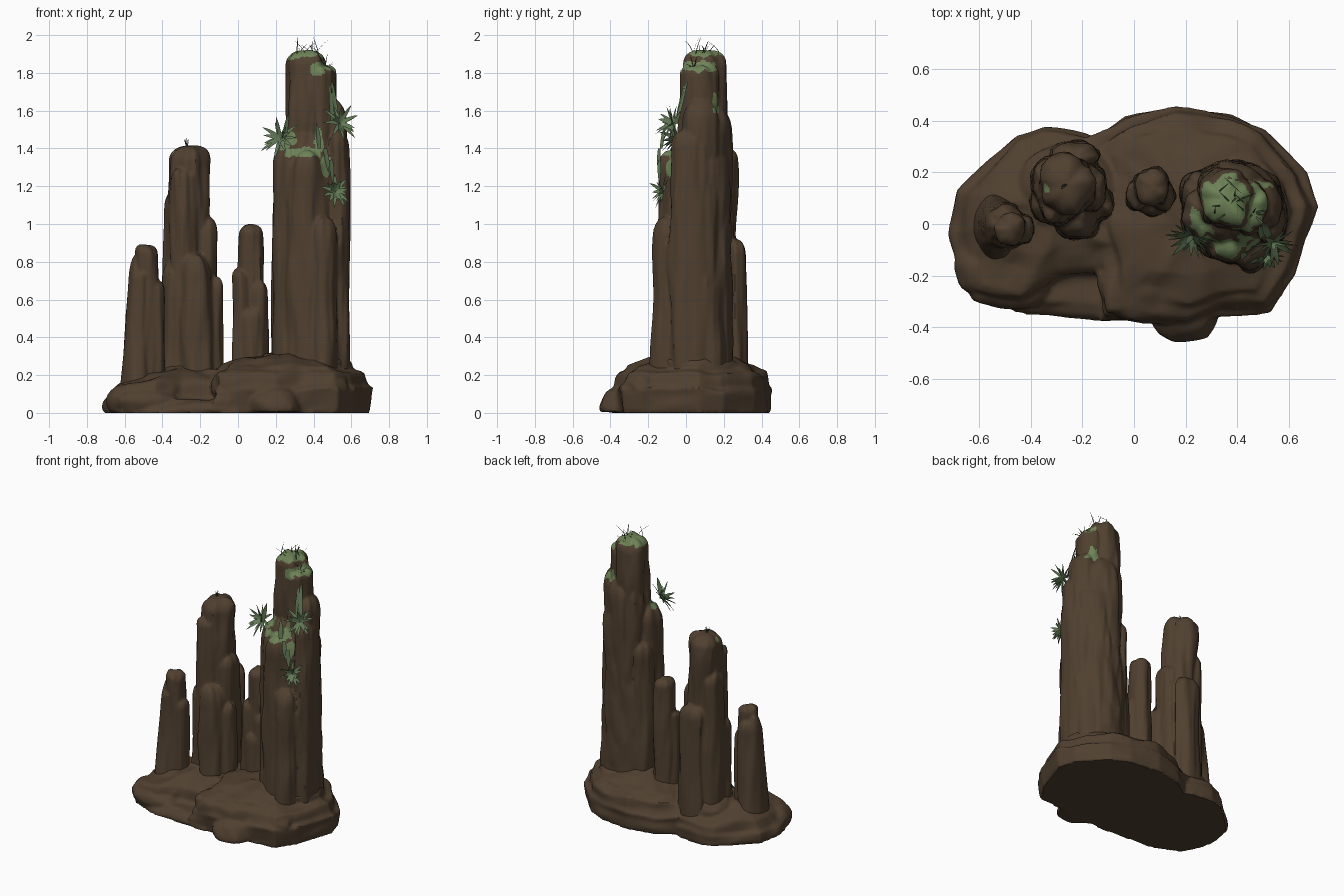
import bpy, bmesh, math, random
from mathutils import Vector, noise

random.seed(4)
if "Cube" in bpy.data.objects:
    bpy.data.objects.remove(bpy.data.objects["Cube"])


def material(name, rgb):
    m = bpy.data.materials.new(name)
    m.use_nodes = True
    m.diffuse_color = (*rgb, 1)
    bsdf = m.node_tree.nodes["Principled BSDF"]
    bsdf.inputs["Base Color"].default_value = (*rgb, 1)
    bsdf.inputs["Roughness"].default_value = 0.9
    return m


ROCK = material("brown rock", (0.08, 0.051, 0.029))
MOSS = material("moss green", (0.155, 0.225, 0.095))
LEAF = material("leaf green", (0.125, 0.195, 0.095))
GRASS = material("dark grass", (0.06, 0.1, 0.045))

# Moss patches: centre and reach
MOSS_SPOTS = [
    ((0.35, 0.09, 1.91), (0.115, 0.12, 0.045)), ((0.45, 0.07, 1.83), (0.065, 0.1, 0.04)),
    ((0.42, -0.01, 1.82), (0.04, 0.04, 0.04)),
    ((0.34, -0.08, 1.38), (0.12, 0.1, 0.028)), ((0.43, -0.06, 1.43), (0.022, 0.1, 0.08)),
    ((0.47, -0.1, 1.32), (0.03, 0.06, 0.07)), ((0.25, -0.01, 1.44), (0.06, 0.07, 0.05)),
    ((0.51, 0.16, 1.64), (0.1, 0.025, 0.05)), ((-0.33, 0.14, 1.36), (0.02, 0.03, 0.03)),
]


def is_mossy(p):
    rough = 1 + 0.9 * noise.noise(p * 28)
    return any(sum(((p[i] - c[i]) / r[i]) ** 2 for i in range(3)) < rough for c, r in MOSS_SPOTS)


def finish(name, bm, mats, voxel=0):
    """Make the object; with a voxel size, fuse its pieces into one rock skin."""
    mesh = bpy.data.meshes.new(name)
    bm.to_mesh(mesh)
    bm.free()
    for m in mats:
        mesh.materials.append(m)
    ob = bpy.data.objects.new(name, mesh)
    bpy.context.collection.objects.link(ob)
    bpy.ops.object.select_all(action="DESELECT")
    ob.select_set(True)
    bpy.context.view_layer.objects.active = ob
    if voxel:
        fuse = ob.modifiers.new("fuse", "REMESH")
        fuse.mode = "VOXEL"
        fuse.voxel_size = voxel
        soften = ob.modifiers.new("soften", "SMOOTH")
        soften.iterations = 2
        for mod in ("fuse", "soften"):
            bpy.ops.object.modifier_apply(modifier=mod)
    bpy.ops.object.shade_smooth_by_angle(angle=math.radians(35))
    return ob


def loft(bm, rings):
    loops = [[bm.verts.new(p) for p in ring] for ring in rings]
    n = len(loops[0])
    for a, b in zip(loops, loops[1:]):
        for i in range(n):
            bm.faces.new((a[i], a[(i + 1) % n], b[(i + 1) % n], b[i]))
    bm.faces.new(loops[0][::-1])
    bm.faces.new(loops[-1])


def column(bm, x, y, rx, ry, top, bottom=0.12, flare=0.12, round_top=0.7, sides=30):
    """A weathered upright shaft with a rounded top and vertical creases."""
    seed = Vector((x * 31, y * 47, top * 13))
    cap = round_top * min(rx, ry)
    body = max(8, int((top - bottom) / 0.04))
    levels = [(bottom + (top - cap - bottom) * i / body, 1.0) for i in range(body)]
    levels += [(top - cap + cap * math.sin(a), max(0.06, math.cos(a)) ** 0.8)
               for a in (math.pi / 2 * k / 7 for k in range(8))]
    rings = []
    for z, s in levels:
        t = (z - bottom) / (top - bottom)
        ring = []
        for k in range(sides):
            a = math.tau * k / sides
            d = Vector((math.cos(a), math.sin(a), 0))
            broad = noise.noise(d * 1.3 + Vector((0, 0, z * 3.2)) + seed)
            crease = abs(noise.noise(d * 2.4 + Vector((0, 0, z * 1.8)) - seed))
            w = s * (1 + flare * (1 - t) + 0.2 * broad - 0.24 * crease + 0.04)
            ring.append((x + d.x * rx * w, y + d.y * ry * w, z + 0.03 * broad * s * t))
        rings.append(ring)
    loft(bm, rings)


# Pillars: each a cluster of shafts (x, y, rx, ry, top), main shafts first
PILLARS = {
    "tall_pillar": [
        (0.36, 0.1, 0.11, 0.115, 1.92), (0.45, 0.07, 0.068, 0.1, 1.84),
        (0.39, 0.07, 0.17, 0.16, 1.5), (0.49, 0.08, 0.08, 0.1, 1.66),
        (0.265, 0.03, 0.078, 0.1, 1.43), (0.36, -0.06, 0.1, 0.085, 1.39),
        (0.45, -0.09, 0.07, 0.085, 1.04), (0.38, 0.14, 0.13, 0.095, 1.64),
        (0.53, 0.03, 0.06, 0.11, 1.5), (0.25, 0.12, 0.065, 0.08, 1.2)],
    "broad_pillar": [
        (-0.26, 0.15, 0.11, 0.115, 1.415), (-0.29, 0.08, 0.075, 0.08, 1.3),
        (-0.34, 0.16, 0.055, 0.09, 1.17), (-0.17, 0.14, 0.06, 0.09, 1.04),
        (-0.13, 0.08, 0.05, 0.06, 0.72), (-0.23, 0.26, 0.085, 0.06, 0.92),
        (-0.22, 0.02, 0.085, 0.075, 0.84), (-0.34, 0.09, 0.06, 0.08, 0.8)],
    "small_pillar": [
        (0.07, 0.14, 0.068, 0.075, 1.0), (0.015, 0.11, 0.045, 0.055, 0.76),
        (0.115, 0.11, 0.045, 0.06, 0.7), (0.07, 0.07, 0.05, 0.04, 0.55)],
    "short_pillar": [
        (-0.48, -0.02, 0.062, 0.065, 0.89), (-0.52, -0.05, 0.045, 0.045, 0.76),
        (-0.43, -0.02, 0.04, 0.055, 0.7), (-0.5, 0.03, 0.06, 0.05, 0.8)],
}
for name, shafts in PILLARS.items():
    bm = bmesh.new()
    for i, shaft in enumerate(shafts):
        column(bm, *shaft, round_top=0.7 if i < 2 else 1.5)
    if name == "short_pillar":
        column(bm, -0.535, -0.01, 0.034, 0.05, 0.84, flare=1.6, round_top=4)
    pillar = finish(name, bm, [ROCK, MOSS], voxel=0.009)
    for face in pillar.data.polygons:
        face.material_index = int(is_mossy(face.center))


def ledge(bm, outline, centre, layers, sub=4):
    """A stepped rock slab: an outline repeated at (height, scale) levels."""
    n = len(outline)
    pts = [Vector(outline[i]).lerp(Vector(outline[(i + 1) % n]), j / sub)
           for i in range(n) for j in range(sub)]
    c = Vector(centre)
    rings = []
    for z, s in layers:
        ring = []
        for p in pts:
            wob = noise.noise(Vector((p.x * 5, p.y * 5, z * 14)))
            q = c + (p - c) * (s * (1 + (0.06 * wob - 0.01 if z else 0)))
            ring.append((q.x, q.y, z + (0.03 * wob if z > 0.03 else 0)))
        rings.append(ring)
    loft(bm, rings)


# Rock base: a thin foot under the hollow, then two stepped lobes
bm = bmesh.new()
ledge(bm, [(-0.7, -0.1), (-0.62, -0.27), (-0.45, -0.35), (0, -0.38), (0, 0.1), (-0.6, 0.1)],
      (-0.3, -0.05), [(0, 1), (0.025, 1), (0.04, 0.94), (0.07, 0.8)])
ledge(bm, [(-0.13, -0.37), (0.1, -0.39), (0.2, -0.41), (0.33, -0.36), (0.53, -0.34),
           (0.62, -0.2), (0.71, 0.07), (0.67, 0.2), (0.51, 0.37), (0.38, 0.43), (0.16, 0.46),
           (-0.04, 0.42), (-0.18, 0.33), (-0.2, 0.0), (-0.14, -0.2)], (0.27, 0.04),
      [(0, 0.97), (0.04, 1), (0.09, 0.99), (0.12, 1), (0.14, 0.95), (0.18, 0.93), (0.21, 0.91),
       (0.225, 0.82), (0.25, 0.78), (0.265, 0.69), (0.29, 0.55), (0.31, 0.3)])
ledge(bm, [(-0.72, -0.04), (-0.7, -0.15), (-0.63, -0.28), (-0.45, -0.32), (-0.3, -0.23),
           (-0.1, -0.22), (0.1, -0.2), (0.1, 0.25), (-0.2, 0.36), (-0.35, 0.38), (-0.46, 0.35),
           (-0.69, 0.13)], (-0.3, 0.05),
      [(0, 0.98), (0.03, 1), (0.07, 0.99), (0.09, 0.93), (0.12, 0.92), (0.15, 0.87),
       (0.165, 0.78), (0.19, 0.62), (0.22, 0.48), (0.24, 0.2)])

# Boulders fused into the base: position, size
for i, (pos, size) in enumerate([
        ((0.2, -0.34, 0.03), (0.14, 0.12, 0.11)), ((0.04, -0.23, 0.14), (0.18, 0.16, 0.11)),
        ((0.4, -0.24, 0.13), (0.19, 0.1, 0.1)), ((-0.6, -0.17, 0.06), (0.1, 0.11, 0.09)),
        ((-0.4, -0.2, 0.11), (0.08, 0.06, 0.07)), ((-0.48, -0.25, 0.06), (0.17, 0.08, 0.07)),
        ((0.37, 0.05, 0.25), (0.23, 0.22, 0.09)), ((-0.25, 0.14, 0.2), (0.2, 0.18, 0.09))]):
    ball = bmesh.ops.create_icosphere(bm, subdivisions=3, radius=1)
    for v in ball["verts"]:
        d = v.co.normalized()
        d *= 1 + 0.12 * noise.noise(d * 1.6 + Vector((i * 7, 0, 0)))
        v.co = [pos[k] + d[k] * size[k] for k in range(3)]
        v.co.z = max(v.co.z, 0.004)
finish("rock_base", bm, [ROCK], voxel=0.011)


def blade(bm, root, heading, length, width, droop, facing=(0, 0, 1), steps=5):
    """A tapering leaf whose broad side looks along facing and whose tip droops."""
    d = heading.normalized()
    side = d.cross(Vector(facing))
    side = side.normalized() if side.length > 0.01 else Vector((1, 0, 0))
    up = side.cross(d)
    p, rows = Vector(root), []
    for k in range(steps + 1):
        t = k / steps
        w = width * (0.55 + 1.6 * t) * (1 - t) + 0.0006
        rows.append([bm.verts.new(q) for q in
                     (p - side * w + up * w * 0.15, p, p + side * w + up * w * 0.15)])
        d = (d - Vector((0, 0, droop / steps))).normalized()
        p = p + d * (length / steps)
    for a, b in zip(rows, rows[1:]):
        for j in (0, 1):
            bm.faces.new((a[j], a[j + 1], b[j + 1], b[j]))


# Spiky rosettes on the tall pillar, opening outward in two whorls
for name, root, out, size in [
        ("rosette_left", (0.225, -0.045, 1.45), (-0.4, -0.8, 0.45), 0.115),
        ("rosette_right", (0.54, -0.07, 1.53), (0.4, -0.8, 0.45), 0.11),
        ("rosette_lower", (0.515, -0.12, 1.17), (0.3, -0.9, 0.3), 0.085)]:
    bm = bmesh.new()
    axis = Vector(out).normalized()
    across = axis.cross(Vector((0, 0, 1))).normalized()
    over = across.cross(axis)
    for k in range(18):
        a = math.tau * k / 9 + random.uniform(-0.25, 0.25)
        rise = 0.2 if k < 9 else 0.9
        heading = across * math.cos(a) + over * math.sin(a) + axis * rise
        blade(bm, root, heading, size * random.uniform(0.75, 1.15), 0.014, 0.35, axis)
    finish(name, bm, [LEAF])

# Long upright leaves above the rosettes and on the middle shelf
bm = bmesh.new()
for root, heading, length in [
        ((0.525, -0.05, 1.53), (-0.12, 0.25, 1), 0.25), ((0.5, -0.05, 1.53), (-0.07, 0.2, 1), 0.22),
        ((0.24, -0.07, 1.45), (0.2, 0.1, 1), 0.14), ((0.43, -0.13, 1.4), (-0.1, 0.15, 1), 0.14),
        ((0.46, -0.14, 1.4), (0.15, -0.05, -1), 0.13), ((0.49, -0.14, 1.34), (0.1, 0, -1), 0.13)]:
    blade(bm, root, Vector(heading), length, 0.02, 0.02, (0.6, -0.8, 0))
finish("long_leaves", bm, [LEAF])

# Thin grass on the summits
bm = bmesh.new()
for k in range(12):
    a, r = random.uniform(0, math.tau), 0.085 * math.sqrt(random.random())
    lean = Vector((random.uniform(-0.6, 0.6), random.uniform(-0.6, 0.6), 1))
    blade(bm, (0.36 + r * math.cos(a), 0.1 + r * math.sin(a), 1.9), lean,
          random.uniform(0.05, 0.11), 0.003, 0.7)
for k in range(8):
    lean = Vector((random.uniform(-0.3, 0.9), random.uniform(-0.9, 0.3), 0.8))
    blade(bm, (0.46, 0.04, 1.82), lean, random.uniform(0.05, 0.09), 0.003, 0.5)
for k in range(5):
    lean = Vector((random.uniform(-0.3, 0.3), random.uniform(-0.3, 0.3), 1))
    blade(bm, (-0.27, 0.15, 1.4), lean, 0.055, 0.006, 0)
finish("summit_grass", bm, [GRASS])
